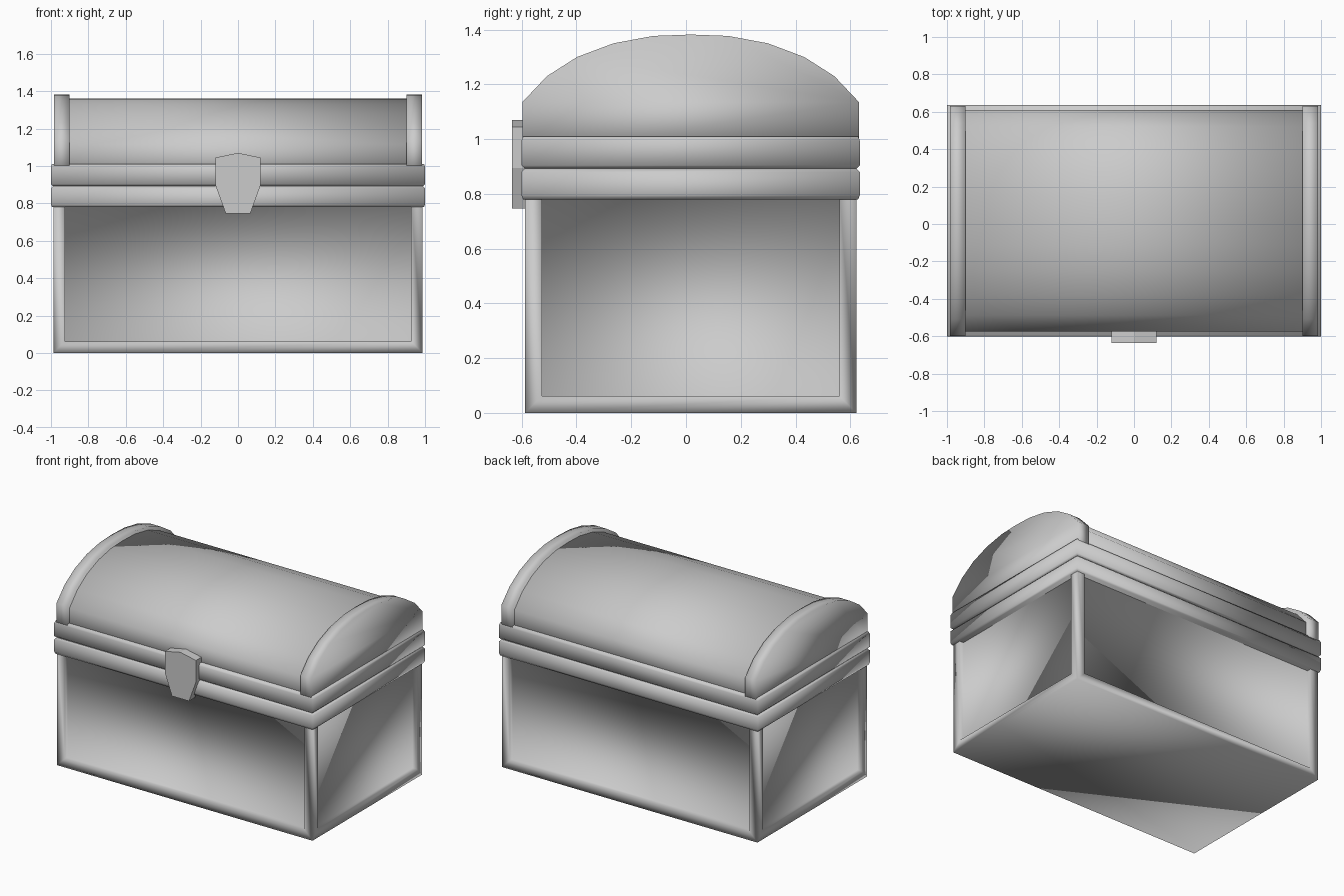
import bpy, bmesh
from mathutils import Vector

old = bpy.data.objects.get("Cube")
if old:
    bpy.data.objects.remove(old)

grey = bpy.data.materials.new("plain_grey")
grey.use_nodes = True
COLOUR = (0.6, 0.6, 0.6, 1)
grey.diffuse_color = COLOUR
grey.node_tree.nodes["Principled BSDF"].inputs["Base Color"].default_value = COLOUR

MID_Y = 0.017  # the chest sits a little behind the origin, the lock in front


def finish(name, bm, smooth=True):
    bmesh.ops.recalc_face_normals(bm, faces=bm.faces)
    for f in bm.faces:
        f.smooth = smooth
    mesh = bpy.data.meshes.new(name)
    bm.to_mesh(mesh)
    bm.free()
    mesh.materials.append(grey)
    obj = bpy.data.objects.new(name, mesh)
    bpy.context.collection.objects.link(obj)
    return obj


def prism(name, outline, direction, smooth=True):
    """Extrude a closed 3D outline along a direction."""
    bm = bmesh.new()
    face = bm.faces.new([bm.verts.new(p) for p in outline])
    grown = bmesh.ops.extrude_face_region(bm, geom=[face], use_keep_orig=True)
    moved = [v for v in grown["geom"] if isinstance(v, bmesh.types.BMVert)]
    bmesh.ops.translate(bm, verts=moved, vec=Vector(direction))
    return finish(name, bm, smooth)


def rim(name, rings):
    """Stack rectangular rings of (half x, half y, z) into a band."""
    bm = bmesh.new()
    loops = [[bm.verts.new((sx * x, MID_Y + sy * y, z))
              for sx, sy in ((-1, -1), (1, -1), (1, 1), (-1, 1))]
             for x, y, z in rings]
    for a, b in zip(loops, loops[1:]):
        for i in range(4):
            j = (i + 1) % 4
            bm.faces.new((a[i], a[j], b[j], b[i]))
    bm.faces.new(loops[0])
    bm.faces.new(loops[-1])
    return finish(name, bm)


# Body: a box with a recessed panel in each wall
bm = bmesh.new()
bmesh.ops.create_cube(bm, size=1)
bmesh.ops.scale(bm, verts=bm.verts, vec=(1.975, 1.21, 0.87))
bmesh.ops.translate(bm, verts=bm.verts, vec=(0, MID_Y, 0.435))
bm.normal_update()
walls = [f for f in bm.faces if abs(f.normal.z) < 0.5]
bmesh.ops.inset_individual(bm, faces=walls, thickness=0.087)
bmesh.ops.inset_individual(bm, faces=walls, thickness=0, depth=-0.03)
finish("chest_body", bm)

# Two bands that meet at a chamfered seam
rim("body_rim", [(0.995, 0.612, 0.78), (1, 0.618, 0.795),
                 (1, 0.618, 0.88), (0.988, 0.606, 0.892)])
rim("lid_rim", [(0.988, 0.606, 0.892), (1, 0.618, 0.904),
                (1, 0.618, 0.995), (0.995, 0.612, 1.01)])

# Lid: arched barrel between two slightly larger end arches
half = [(0.615, 0.95), (0.615, 1.135), (0.525, 1.23), (0.415, 1.3),
        (0.282, 1.35), (0.137, 1.377)]
arch = half + [(0, 1.382)] + [(-y, z) for y, z in reversed(half)]


def arch_at(x, shrink=0.0):
    return [(x, MID_Y + y * (1 - shrink * 1.9), z - shrink) for y, z in arch]


prism("lid_barrel", arch_at(-0.92, 0.02), (1.84, 0, 0))
for side, x in (("right", -0.985), ("left", 0.9)):
    prism("lid_end_" + side, arch_at(x), (0.085, 0, 0))

# Lock plate on the front
edge = [(0.12, 1.045), (0.12, 0.895), (0.066, 0.747)]
shield = [(0, 1.07)] + edge + [(-x, z) for x, z in reversed(edge)]
prism("lock_plate", [(x, -0.635, z) for x, z in shield], (0, 0.065, 0), False)
